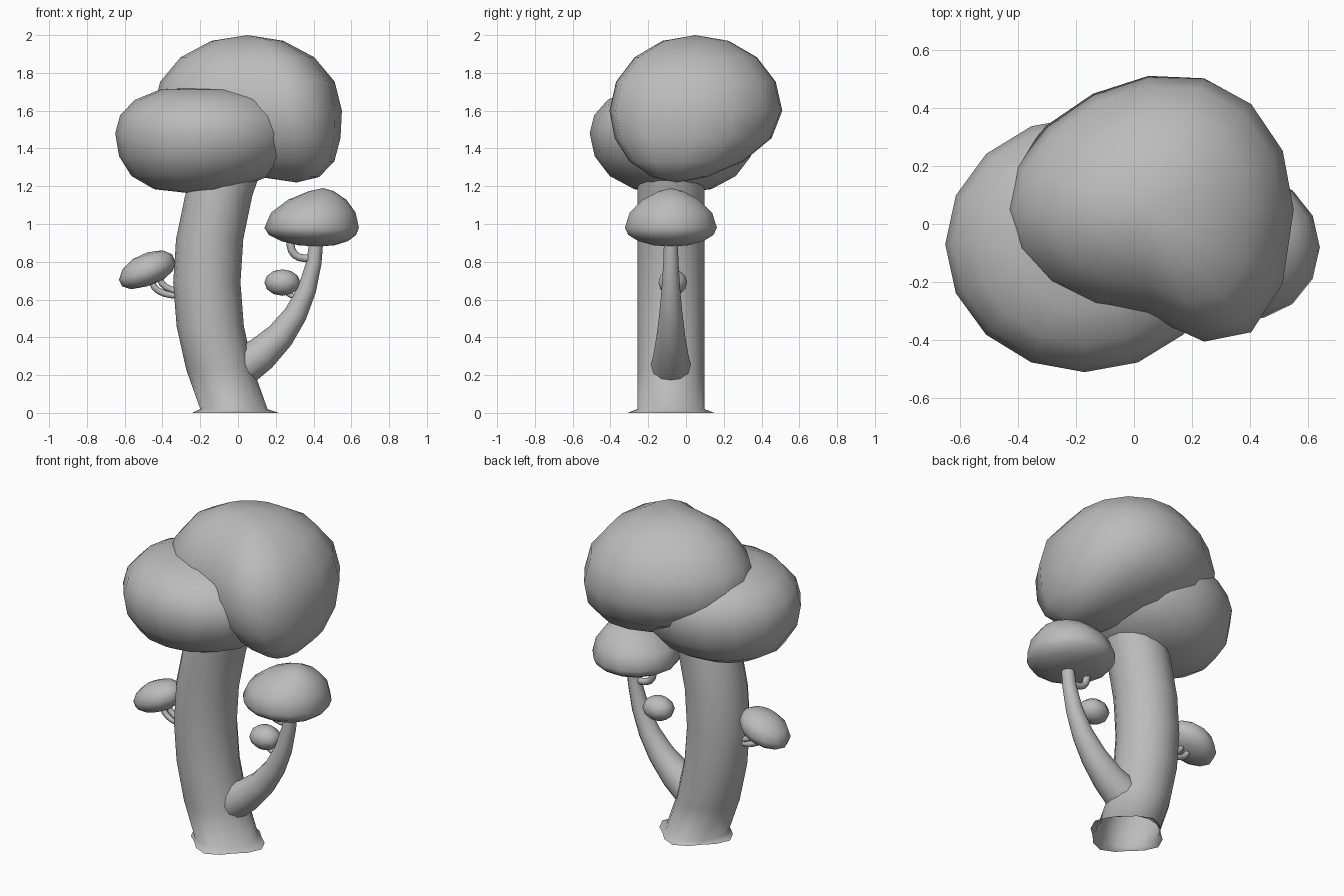
import bpy, bmesh, math
from mathutils import Vector

if "Cube" in bpy.data.objects:
    bpy.data.objects.remove(bpy.data.objects["Cube"], do_unlink=True)

COLOUR = (0.5, 0.5, 0.5, 1)
grey = bpy.data.materials.new("plain_grey")
grey.use_nodes = True
grey.diffuse_color = COLOUR
grey.node_tree.nodes["Principled BSDF"].inputs["Base Color"].default_value = COLOUR

STEM_Y = -0.08  # every stem stands in this upright plane


def turn(sides):
    """Cosine and sine for each corner of a ring."""
    angles = (math.tau * i / sides for i in range(sides))
    return [(math.cos(a), math.sin(a)) for a in angles]


def loft(name, rings):
    """Skin a list of rings with smooth faces; a ring of no size closes to a point."""
    bm = bmesh.new()
    loops = [[bm.verts.new(point) for point in ring] for ring in rings]
    for lower, upper in zip(loops, loops[1:]):
        for i in range(len(lower)):
            bm.faces.new((lower[i - 1], lower[i], upper[i], upper[i - 1]))
    bmesh.ops.remove_doubles(bm, verts=bm.verts, dist=0.0001)
    bmesh.ops.recalc_face_normals(bm, faces=bm.faces)
    for face in bm.faces:
        face.smooth = True
    mesh = bpy.data.meshes.new(name)
    bm.to_mesh(mesh)
    bm.free()
    mesh.materials.append(grey)
    bpy.context.collection.objects.link(bpy.data.objects.new(name, mesh))


def cap(name, centre, width, depth, rise, drop, sides=16, rows=8,
        taper_up=1, taper_down=1, lean_up=(0, 0), lean_down=(0, 0),
        tilt=0, front=1, front_skew=0, back_skew=0):
    """Rounded cap whose upper and lower halves may taper and lean differently.

    width and depth are radii, front scales the depth of the front half.
    tilt raises the +x side, front_skew pulls the front of the +x side
    forward, and back_skew draws in the back of the -x side.
    """
    rings = []
    for row in range(rows + 1):
        angle = math.pi * row / rows
        level = math.cos(angle)
        upper = level > 0
        swell = abs(math.sin(angle)) ** (taper_up if upper else taper_down)
        lean = Vector((*(lean_up if upper else lean_down), 0)) * level * level
        height = level * (rise if upper else drop)
        ring = []
        for c, s in turn(sides):
            dx, dy = width * swell * c, depth * swell * s
            if s < 0:
                dy = dy * front + front_skew * max(0, dx) * s
            else:
                dy += back_skew * dx * s
            ring.append(Vector(centre) + lean + Vector((dx, dy, height + tilt * dx)))
        rings.append(ring)
    loft(name, rings)


def stem(name, start, bend, end, thick, thin, sides=8, steps=6):
    """Tapered tube along a curve from start to end, pulled towards bend."""
    start, bend, end = (Vector((x, STEM_Y, z)) for x, z in (start, bend, end))
    rings = []
    for step in range(steps + 1):
        t = step / steps
        point = start.lerp(bend, t).lerp(bend.lerp(end, t), t)
        along = (bend - start).lerp(end - bend, t).normalized()
        across = Vector((along.z, 0, -along.x))
        radius = thin + (thick - thin) * (1 - t) ** 1.5
        rings.append([point + radius * (across * c + Vector((0, s, 0)))
                      for c, s in turn(sides)])
    loft(name, rings)


def trunk_ring(z, radius, wave=0):
    """Level ring on the trunk's bowed centre line; wave gives it four corners."""
    centre = Vector((0.31 * (z - 0.7) ** 2 - 0.165, STEM_Y, z))
    ring = []
    for c, s in turn(16):
        ripple = radius + wave * math.cos(4 * math.atan2(s, c))
        ring.append(centre + ripple * Vector((c, s, 0)))
    return ring


# Bowed trunk with a thin flared foot, open underneath
heights = [0.02] + [0.23 * i for i in range(1, 7)]
loft("trunk", [trunk_ring(0, 0.21, wave=0.02)] + [trunk_ring(z, 0.178) for z in heights])

# Two large overlapping caps
cap("main_cap", (0.05, 0.05, 1.6), width=0.5, depth=0.46, rise=0.4, drop=0.38,
    taper_down=1.2, lean_down=(0.26, -0.1), front=0.8, front_skew=0.65, back_skew=0.15)
cap("front_cap", (-0.17, -0.07, 1.48), width=0.48, depth=0.44, rise=0.25, drop=0.32,
    taper_up=0.7, taper_down=0.8, lean_down=(-0.06, 0))

# Side branch carrying a medium cap with a curl below it
stem("branch", (0, 0.23), (0.4, 0.45), (0.42, 0.96), thick=0.11, thin=0.035, sides=12)
cap("branch_cap", (0.39, STEM_Y, 0.98), width=0.25, depth=0.25, rise=0.21, drop=0.1,
    sides=14, taper_up=1.4, lean_up=(0.06, 0), lean_down=(0.03, 0))
stem("branch_curl", (0.28, 0.93), (0.26, 0.8), (0.4, 0.82), thick=0.022, thin=0.02)

# Tiny cap growing from the branch
cap("tiny_cap", (0.235, STEM_Y + 0.01, 0.69), width=0.095, depth=0.08, rise=0.07,
    drop=0.07, sides=10, rows=6)
stem("tiny_stem", (0.25, 0.66), (0.26, 0.6), (0.36, 0.62), thick=0.013, thin=0.013)

# Small tilted cap on the other side of the trunk, on two curled stems
cap("side_cap", (-0.48, STEM_Y, 0.75), width=0.15, depth=0.13, rise=0.1, drop=0.08,
    sides=12, rows=6, taper_up=0.9, taper_down=0.8, tilt=0.3)
for label, x, z in (("outer", -0.46, 0.72), ("inner", -0.42, 0.74)):
    stem(label + "_side_stem", (x, z), (x, z - 0.1), (x + 0.16, z - 0.1),
         thick=0.017, thin=0.017)
